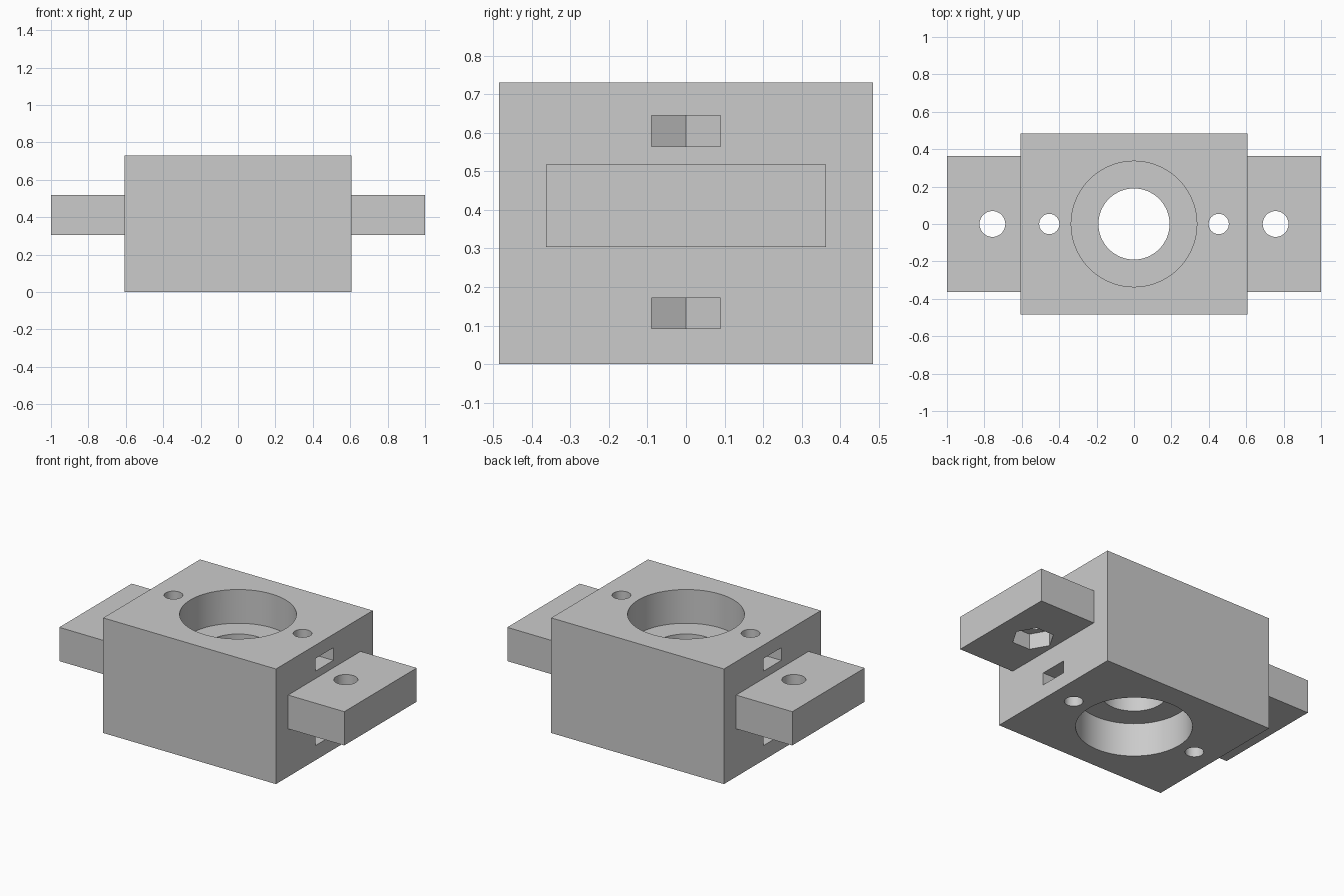
import bpy
import math

old = bpy.data.objects.get("Cube")
if old:
    bpy.data.objects.remove(old, do_unlink=True)

HEIGHT = 0.73
EAR_BOTTOM, EAR_TOP = 0.304, 0.518
SEAT_DEPTH = 0.214
BIG = 0.1  # overshoot of cutters past open faces

grey = bpy.data.materials.new("plain grey")
grey.use_nodes = True
grey.diffuse_color = (0.6, 0.6, 0.6, 1)
grey.node_tree.nodes["Principled BSDF"].inputs["Base Color"].default_value = (0.6, 0.6, 0.6, 1)


def box(name, x0, x1, y, z0, z1):
    """Box spanning x0..x1, -y..y, z0..z1."""
    bpy.ops.mesh.primitive_cube_add(size=1, location=((x0 + x1) / 2, 0, (z0 + z1) / 2))
    ob = bpy.context.object
    ob.name = name
    ob.scale = (abs(x1 - x0), 2 * y, z1 - z0)
    bpy.ops.object.transform_apply(location=True, rotation=True, scale=True)
    ob.data.materials.append(grey)
    return ob


def prism(name, x, radius, z0, z1, sides=64):
    """Upright prism; a six-sided one points its corners along x."""
    bpy.ops.mesh.primitive_cylinder_add(vertices=sides, radius=radius, depth=z1 - z0,
                                        location=(x, 0, (z0 + z1) / 2),
                                        rotation=(0, 0, math.pi / 2 if sides == 6 else 0))
    ob = bpy.context.object
    ob.name = name
    bpy.ops.object.transform_apply(location=True, rotation=True, scale=True)
    ob.data.materials.append(grey)
    return ob


def combine(target, tool, operation):
    mod = target.modifiers.new(tool.name, "BOOLEAN")
    mod.operation = operation
    mod.solver = "EXACT"
    mod.object = tool
    bpy.context.view_layer.objects.active = target
    bpy.ops.object.modifier_apply(modifier=mod.name)
    bpy.data.objects.remove(tool, do_unlink=True)


# Block with a mounting plate running through both sides
block = box("bearing_block", -0.606, 0.606, 0.485, 0, HEIGHT)
combine(block, box("mounting_ears", -1, 1, 0.363, EAR_BOTTOM, EAR_TOP), "UNION")

# Shaft bore with a bearing seat at each end
cutters = [
    prism("shaft_bore", 0, 0.19, -BIG, HEIGHT + BIG),
    prism("lower_bearing_seat", 0, 0.336, -BIG, SEAT_DEPTH),
    prism("upper_bearing_seat", 0, 0.336, HEIGHT - SEAT_DEPTH, HEIGHT + BIG),
]

for side in (-1, 1):
    # Clamping screw holes, with captive nut slots open to the sides
    screw_x = side * 0.453
    cutters.append(prism("screw_hole", screw_x, 0.054, -BIG, HEIGHT + BIG, 48))
    for z0, z1 in ((0.093, 0.172), (0.565, 0.645)):
        cutters.append(prism("nut_pocket", screw_x, 0.09 / math.cos(math.pi / 6), z0, z1, 6))
        cutters.append(box("nut_slot", screw_x, side * (0.606 + BIG), 0.09, z0, z1))
    # Ear bolt holes with nut recesses underneath
    cutters.append(prism("ear_hole", side * 0.757, 0.069, EAR_BOTTOM - BIG, EAR_TOP + BIG, 48))
    cutters.append(prism("ear_nut_recess", side * 0.757, 0.124, EAR_BOTTOM - BIG, EAR_BOTTOM + 0.1, 6))

for cutter in cutters:
    combine(block, cutter, "DIFFERENCE")

bpy.ops.object.select_all(action="DESELECT")
block.select_set(True)
bpy.context.view_layer.objects.active = block
bpy.ops.object.shade_smooth_by_angle(angle=math.radians(30))
